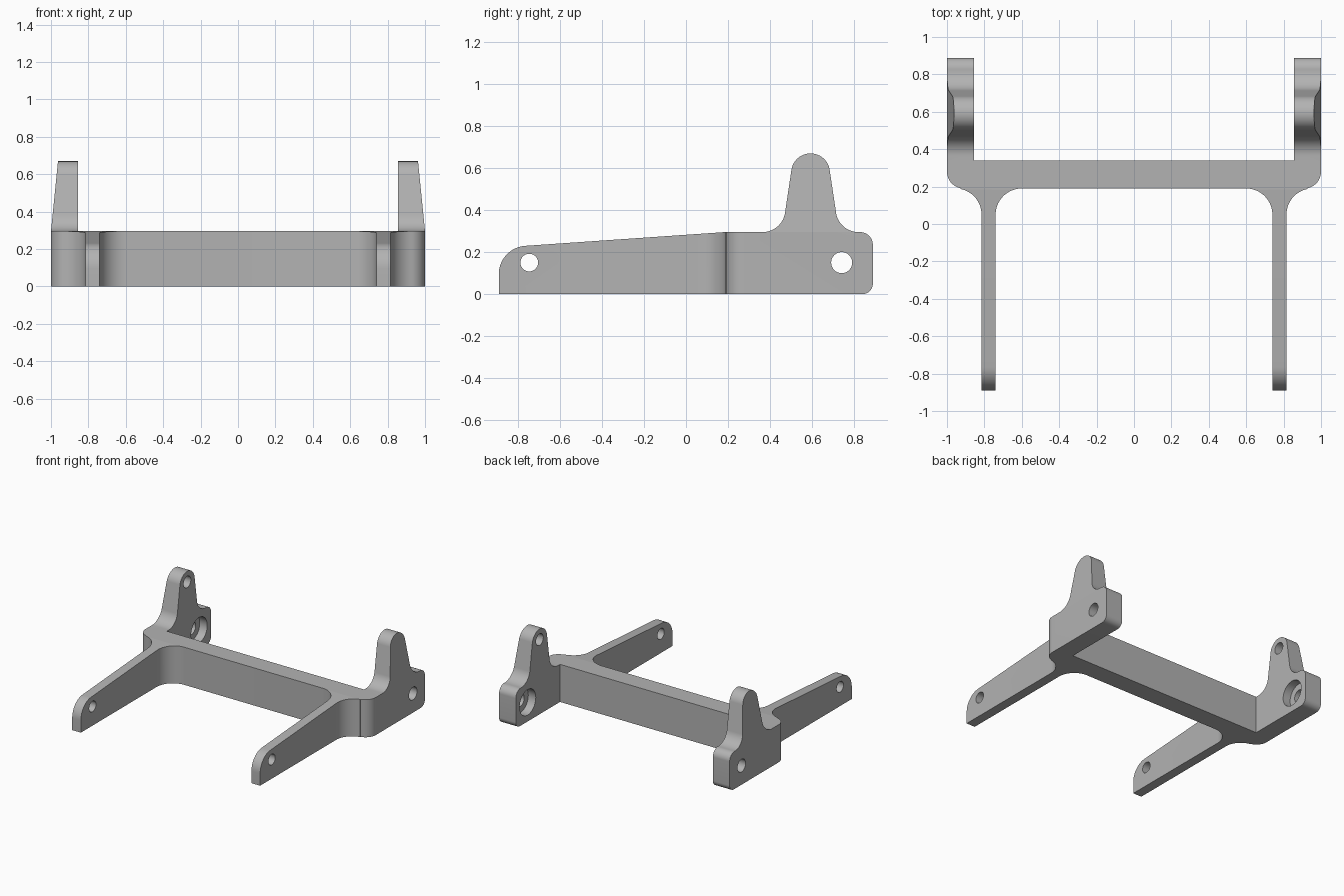
import bpy, bmesh
from math import sin, cos, radians
from mathutils import Vector

cube = bpy.data.objects.get("Cube")
if cube:
    bpy.data.objects.remove(cube, do_unlink=True)


def arc(cx, cy, r, start, end, steps=14):
    """Points on a circular arc, angles in degrees."""
    angles = [radians(start + (end - start) * i / steps) for i in range(steps + 1)]
    return [(cx + r * cos(a), cy + r * sin(a)) for a in angles]


def prism(name, outline, axis, low, high):
    """Extrude a closed 2D outline along an axis."""
    place = {
        "x": lambda p, d: (d, p[0], p[1]),
        "y": lambda p, d: (p[0], d, p[1]),
        "z": lambda p, d: (p[0], p[1], d),
    }[axis]
    bm = bmesh.new()
    face = bm.faces.new([bm.verts.new(place(p, low)) for p in outline])
    moved = bmesh.ops.extrude_face_region(bm, geom=[face])["geom"]
    shift = Vector(place((0, 0), high - low))
    bmesh.ops.translate(bm, vec=shift, verts=[v for v in moved if isinstance(v, bmesh.types.BMVert)])
    bmesh.ops.recalc_face_normals(bm, faces=bm.faces)
    mesh = bpy.data.meshes.new(name)
    bm.to_mesh(mesh)
    bm.free()
    obj = bpy.data.objects.new(name, mesh)
    bpy.context.collection.objects.link(obj)
    return obj


def combine(target, cutter, operation):
    """Apply a boolean and discard the cutter."""
    cutter.hide_render = True
    mod = target.modifiers.new("cut", "BOOLEAN")
    mod.object, mod.operation, mod.solver = cutter, operation, "EXACT"
    bpy.context.view_layer.objects.active = target
    bpy.ops.object.modifier_apply(modifier=mod.name)
    bpy.data.objects.remove(cutter, do_unlink=True)


# Plan of one half: crossbar, filleted front arm, rounded corner, rear ear
half = [(0.0, 0.19)]
half += arc(0.60, 0.05, 0.14, 90, 0)
half += [(0.74, -0.95), (0.815, -0.95)]
half += arc(0.955, 0.05, 0.14, 180, 101)
half += arc(0.91, 0.28, 0.09, -79, 0)
half += [(1.0, 0.95), (0.855, 0.95), (0.855, 0.34)]
plan = half + [(-x, y) for x, y in reversed(half[1:])]
bracket = prism("bracket_body", plan, "z", -0.1, 0.8)

# Side profile: rounded arm tip, sloping arm, tower with flared foot, rear block
side = [(-0.89, 0.0)]
side += arc(0.838, 0.05, 0.05, -90, 0)
side += arc(0.828, 0.235, 0.06, 0, 90)
side += arc(0.82, 0.403, 0.108, -90, -169)
side += arc(0.592, 0.577, 0.092, 11, 169, 28)
side += arc(0.364, 0.403, 0.108, -11, -90)
side += [(0.185, 0.295)]
side += arc(-0.755, 0.095, 0.135, 94, 180)
combine(bracket, prism("side_profile", side, "x", -1.2, 1.2), "INTERSECT")

# Tapered outer faces of the towers
for s in (-1, 1):
    wedge = [(s * 1.001, 0.285), (s * 0.955, 0.745), (s * 1.1, 0.745), (s * 1.1, 0.285)]
    combine(bracket, prism("tower_taper", wedge, "y", 0.2, 1.0), "DIFFERENCE")

# Holes along x: arm pins, ear bolts, ear counterbores, blind tower sockets
for y, z, radius, reach in [
    (-0.745, 0.15, 0.042, 1.2),
    (0.74, 0.15, 0.05, 1.2),
    (0.74, 0.15, 0.10, 0.92),
    (0.592, 0.585, 0.045, 0.92),
]:
    circle = arc(y, z, radius, 0, 360, 40)[:-1]
    combine(bracket, prism("hole", circle, "x", -reach, reach), "DIFFERENCE")

# Plain grey finish
grey = bpy.data.materials.new("plain grey")
grey.use_nodes = True
colour = (0.45, 0.45, 0.45, 1.0)
grey.diffuse_color = colour
grey.node_tree.nodes["Principled BSDF"].inputs["Base Color"].default_value = colour
bracket.data.materials.clear()
bracket.data.materials.append(grey)

bpy.ops.object.select_all(action="DESELECT")
bracket.select_set(True)
bpy.context.view_layer.objects.active = bracket
bpy.ops.object.shade_smooth_by_angle(angle=radians(30))
